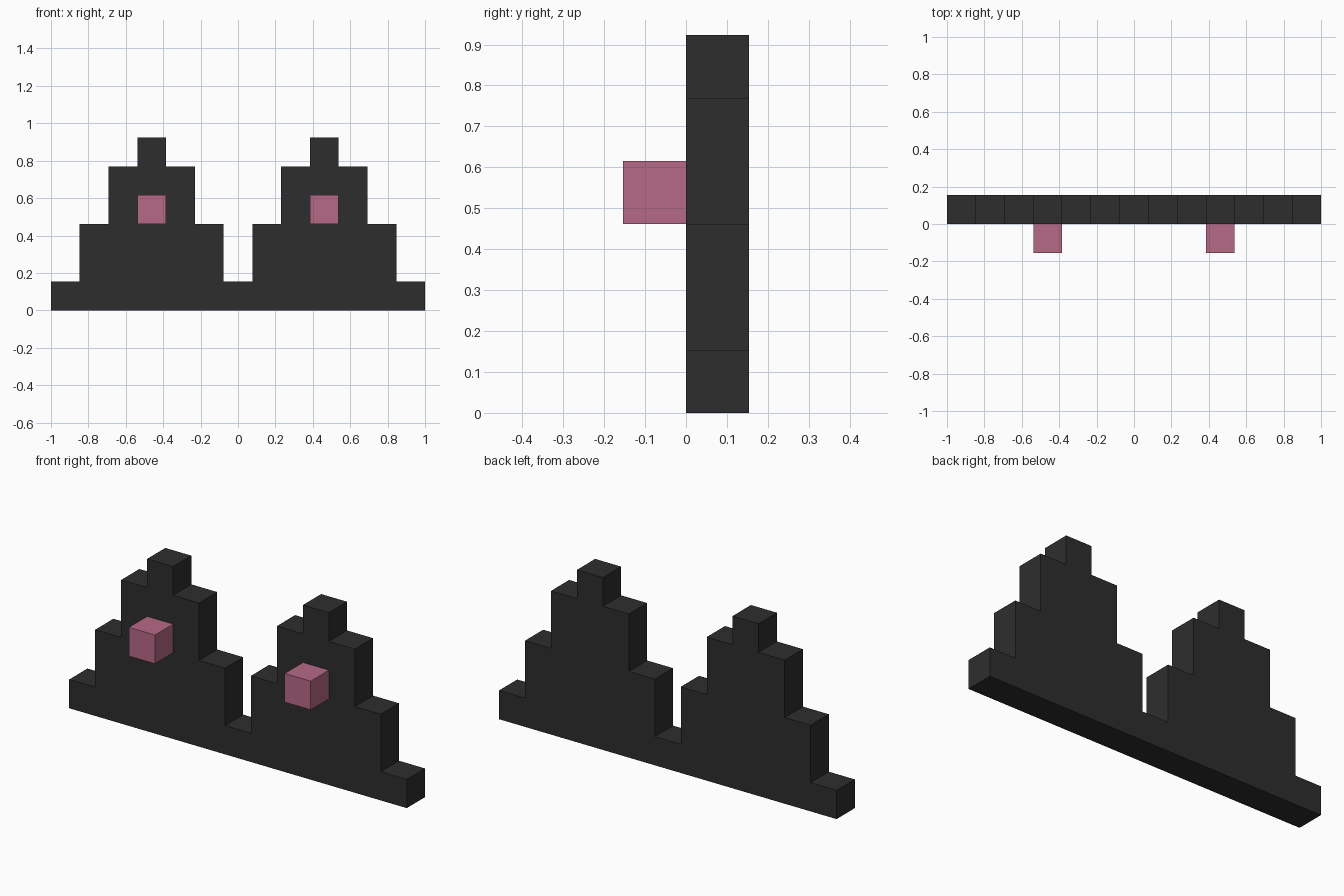
import bpy
import bmesh

if "Cube" in bpy.data.objects:
    bpy.data.objects.remove(bpy.data.objects["Cube"])

U = 2 / 13  # one block
HEIGHTS = [1, 3, 5, 6, 5, 3, 1, 3, 5, 6, 5, 3, 1]  # column heights in blocks


def material(name, color):
    m = bpy.data.materials.new(name)
    m.diffuse_color = (*color, 1)
    m.use_nodes = True
    m.node_tree.nodes["Principled BSDF"].inputs["Base Color"].default_value = m.diffuse_color
    return m


def extruded(name, outline, y0, y1, mat):
    """Extrude an x-z outline from y0 to y1."""
    bm = bmesh.new()
    face = bm.faces.new([bm.verts.new((x, y0, z)) for x, z in outline])
    geom = bmesh.ops.extrude_face_region(bm, geom=[face])["geom"]
    verts = [g for g in geom if isinstance(g, bmesh.types.BMVert)]
    bmesh.ops.translate(bm, verts=verts, vec=(0, y1 - y0, 0))
    bmesh.ops.recalc_face_normals(bm, faces=bm.faces)
    mesh = bpy.data.meshes.new(name)
    bm.to_mesh(mesh)
    bm.free()
    mesh.materials.append(mat)
    obj = bpy.data.objects.new(name, mesh)
    bpy.context.collection.objects.link(obj)
    return obj


charcoal = material("charcoal", (0.027, 0.027, 0.027))
pink = material("dusty pink", (0.468, 0.144, 0.238))

# Stepped wall with two peaks
outline = [(-1, 0)]
for i, h in enumerate(HEIGHTS):
    outline += [(-1 + i * U, h * U), (-1 + (i + 1) * U, h * U)]
outline.append((1, 0))
extruded("stepped_wall", outline, 0, U, charcoal)

# Projecting block on each peak
for side, cx in (("left", -3 * U), ("right", 3 * U)):
    square = [(cx - U / 2, 3 * U), (cx + U / 2, 3 * U),
              (cx + U / 2, 4 * U), (cx - U / 2, 4 * U)]
    extruded(f"{side}_block", square, -U, 0, pink)
